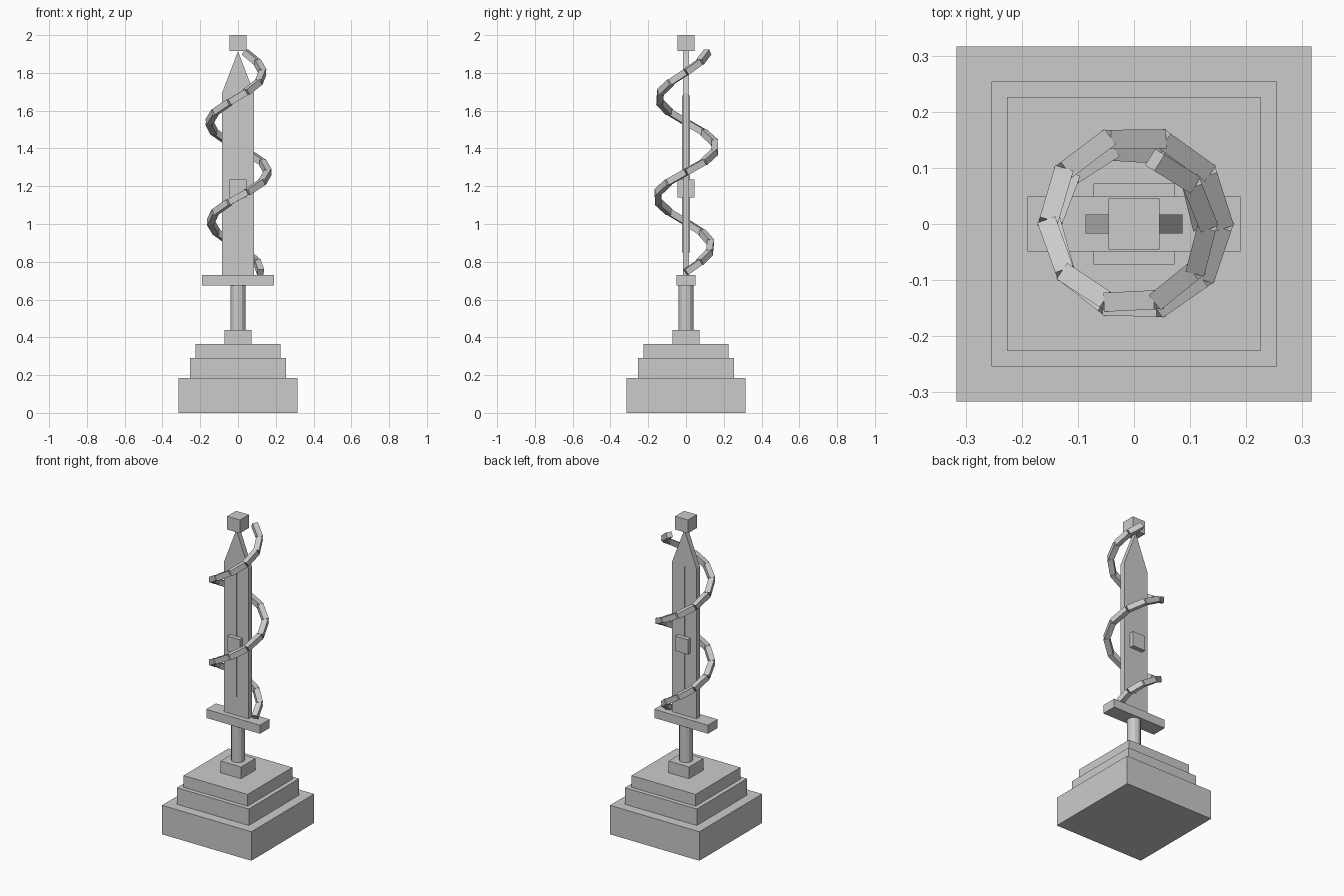
import bpy, bmesh
from math import sin, cos, pi, tau
from mathutils import Vector, Matrix

cube = bpy.data.objects.get("Cube")
if cube:
    bpy.data.objects.remove(cube, do_unlink=True)

stone = bpy.data.materials.new("plain_grey")
stone.use_nodes = True
grey = (0.6, 0.6, 0.6, 1)
stone.diffuse_color = grey
stone.node_tree.nodes["Principled BSDF"].inputs["Base Color"].default_value = grey


def finish(name, bm):
    """Turn a bmesh into a named, flat shaded object."""
    bmesh.ops.recalc_face_normals(bm, faces=bm.faces)
    mesh = bpy.data.meshes.new(name)
    bm.to_mesh(mesh)
    bm.free()
    mesh.materials.append(stone)
    obj = bpy.data.objects.new(name, mesh)
    bpy.context.collection.objects.link(obj)
    return obj


def block(name, half_x, half_y, z0, z1):
    bm = bmesh.new()
    size = Matrix.Diagonal((2 * half_x, 2 * half_y, z1 - z0, 1))
    bmesh.ops.create_cube(bm, size=1, matrix=Matrix.Translation((0, 0, (z0 + z1) / 2)) @ size)
    return finish(name, bm)


# Stepped plinth
block("plinth_lower", 0.316, 0.316, 0, 0.185)
block("plinth_middle", 0.254, 0.254, 0.185, 0.29)
block("plinth_upper", 0.226, 0.226, 0.29, 0.365)

# Sword hilt
block("pommel", 0.072, 0.072, 0.365, 0.44)
bm = bmesh.new()
bmesh.ops.create_cone(bm, cap_ends=True, segments=12, radius1=0.04, radius2=0.04,
                      depth=0.235, matrix=Matrix.Translation((0, 0, 0.5575)))
finish("grip", bm)
block("guard", 0.19, 0.049, 0.675, 0.73)

# Blade: pointed outline pushed through its thickness
bm = bmesh.new()
outline = [(-0.086, 0.73), (0.086, 0.73), (0.086, 1.69), (0, 1.915), (-0.086, 1.69)]
face = bm.faces.new([bm.verts.new((x, -0.017, z)) for x, z in outline])
back = bmesh.ops.extrude_face_region(bm, geom=[face])["geom"]
bmesh.ops.translate(bm, vec=(0, 0.034, 0), verts=[v for v in back if isinstance(v, bmesh.types.BMVert)])
finish("blade", bm)
block("blade_ridge", 0.004, 0.02, 0.85, 1.68)
block("blade_gem", 0.045, 0.045, 1.14, 1.235)
block("tip_cube", 0.045, 0.045, 1.915, 2.0)

# Spiral ribbon: straight bars between points on a bulging helix
SEGMENTS, PER_TURN = 22, 10


def spiral_point(i):
    t = i / SEGMENTS
    r = 0.12 + 0.04 * sin(pi * t)
    a = tau * i / PER_TURN
    return Vector((r * cos(a), r * sin(a), 0.745 + 1.165 * t))


bm = bmesh.new()
for i in range(SEGMENTS):
    start, end = spiral_point(i), spiral_point(i + 1)
    along = end - start
    turn = along.to_track_quat('Y', 'Z').to_matrix().to_4x4()
    size = Matrix.Diagonal((0.034, along.length, 0.034, 1))
    bmesh.ops.create_cube(bm, size=1, matrix=Matrix.Translation((start + end) / 2) @ turn @ size)
finish("spiral_ribbon", bm)
